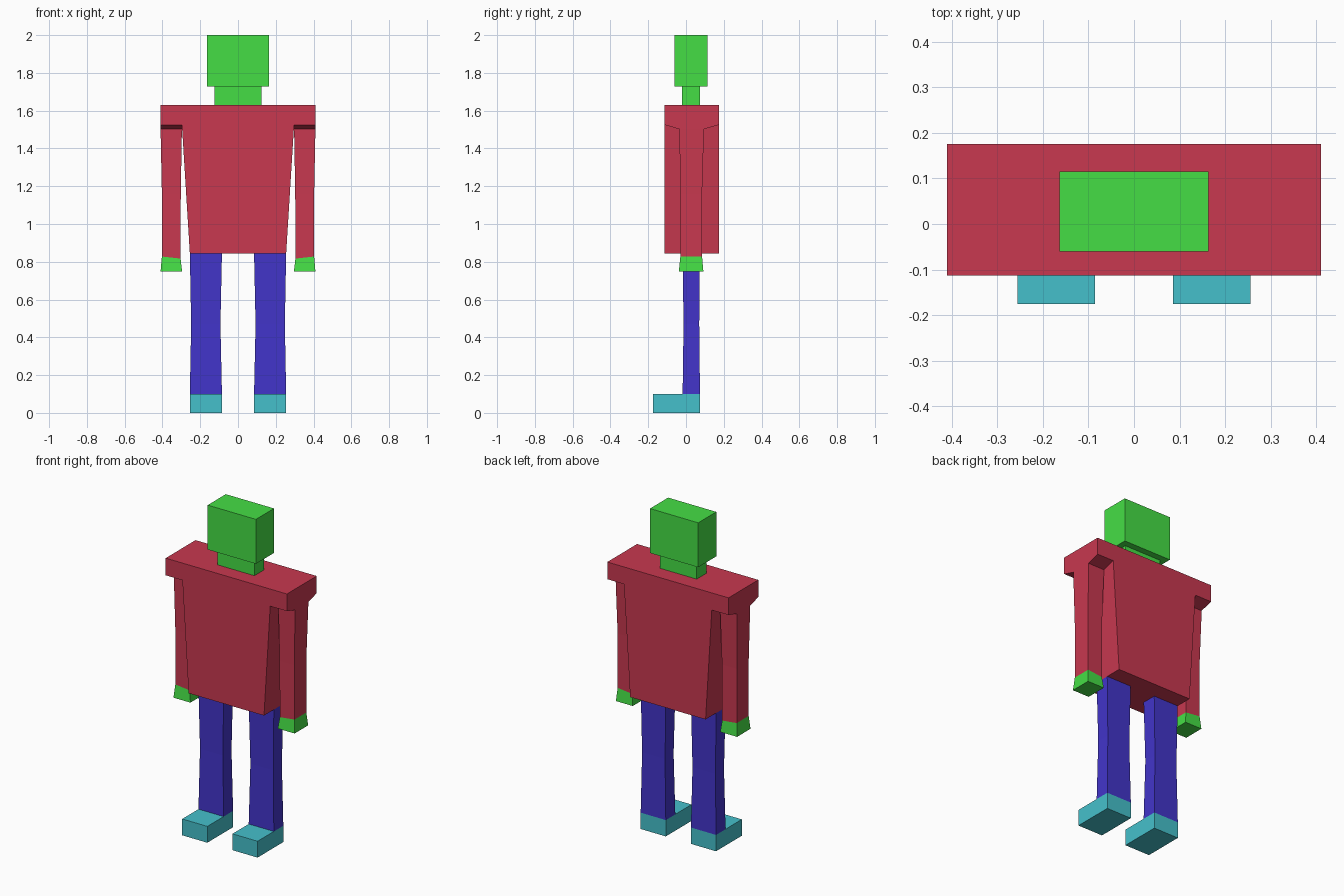
import bpy, bmesh

if "Cube" in bpy.data.objects:
    bpy.data.objects.remove(bpy.data.objects["Cube"])


def material(name, rgb):
    m = bpy.data.materials.new(name)
    m.diffuse_color = (*rgb, 1)
    m.use_nodes = True
    m.node_tree.nodes["Principled BSDF"].inputs["Base Color"].default_value = m.diffuse_color
    return m


RED = material("shirt_red", (0.58, 0.04, 0.08))
GREEN = material("skin_green", (0.06, 0.73, 0.06))
BLUE = material("trouser_blue", (0.055, 0.035, 0.59))
CYAN = material("shoe_cyan", (0.06, 0.53, 0.60))


def finish(bm, name, mat, mirror):
    bmesh.ops.recalc_face_normals(bm, faces=bm.faces)
    mesh = bpy.data.meshes.new(name)
    bm.to_mesh(mesh)
    bm.free()
    mesh.materials.append(mat)
    ob = bpy.data.objects.new(name, mesh)
    bpy.context.collection.objects.link(ob)
    if mirror:
        ob.modifiers.new("mirror", 'MIRROR').use_mirror_merge = False
    return ob


def loft(name, mat, rings, mirror=False, cap_top=True, cap_bottom=True):
    """Join rectangles (x0, x1, y0, y1, z at x0, z at x1), listed from top to bottom."""
    bm = bmesh.new()
    loops = [[bm.verts.new(p) for p in
              ((x0, y0, z0), (x1, y0, z1), (x1, y1, z1), (x0, y1, z0))]
             for x0, x1, y0, y1, z0, z1 in rings]
    for a, b in zip(loops, loops[1:]):
        for i in range(4):
            j = (i + 1) % 4
            bm.faces.new((a[i], a[j], b[j], b[i]))
    if cap_top:
        bm.faces.new(loops[0])
    if cap_bottom:
        bm.faces.new(loops[-1])
    return finish(bm, name, mat, mirror)


# head and neck
loft("head", GREEN, [(-.163, .163, -.06, .115, 2, 2), (-.163, .163, -.06, .115, 1.728, 1.728)])
loft("neck", GREEN, [(-.125, .125, -.02, .075, 1.728, 1.728),
                     (-.125, .125, -.02, .075, 1.63, 1.63)], cap_top=False, cap_bottom=False)

# torso: T-shaped front profile extruded in depth, open under the shoulders for the arms
FRONT, BACK = -.113, .175
half = [(.41, 1.63), (.41, 1.525), (.297, 1.525), (.255, .845)]
profile = half + [(-x, z) for x, z in reversed(half)]
bm = bmesh.new()
front = [bm.verts.new((x, FRONT, z)) for x, z in profile]
back = [bm.verts.new((x, BACK, z)) for x, z in profile]
bm.faces.new(front)
bm.faces.new(back)
for i in range(8):
    if i not in (1, 5):
        j = (i + 1) % 8
        bm.faces.new((front[i], front[j], back[j], back[i]))
finish(bm, "torso", RED, False)

# arms: first ring is the sloping shoulder underside
loft("arms", RED, [(.297, .41, FRONT, BACK, 1.525, 1.525),
                   (.297, .41, -.035, .095, 1.502, 1.502),
                   (.303, .403, -.03, .085, 1.16, 1.16),
                   (.304, .403, -.03, .085, .817, .828)],
     mirror=True, cap_top=False, cap_bottom=False)
loft("hands", GREEN, [(.304, .403, -.03, .085, .817, .828),
                      (.296, .41, -.038, .092, .748, .748)], mirror=True, cap_top=False)

# legs with a slight narrowing at the knee
loft("legs", BLUE, [(.085, .255, -.018, .073, .845, .845),
                    (.093, .248, -.013, .07, .47, .47),
                    (.085, .255, -.018, .074, .1, .1)],
     mirror=True, cap_top=False, cap_bottom=False)

# shoes
loft("shoes", CYAN, [(.085, .255, -.175, .074, .1, .1), (.085, .255, -.175, .074, 0, 0)],
     mirror=True)
